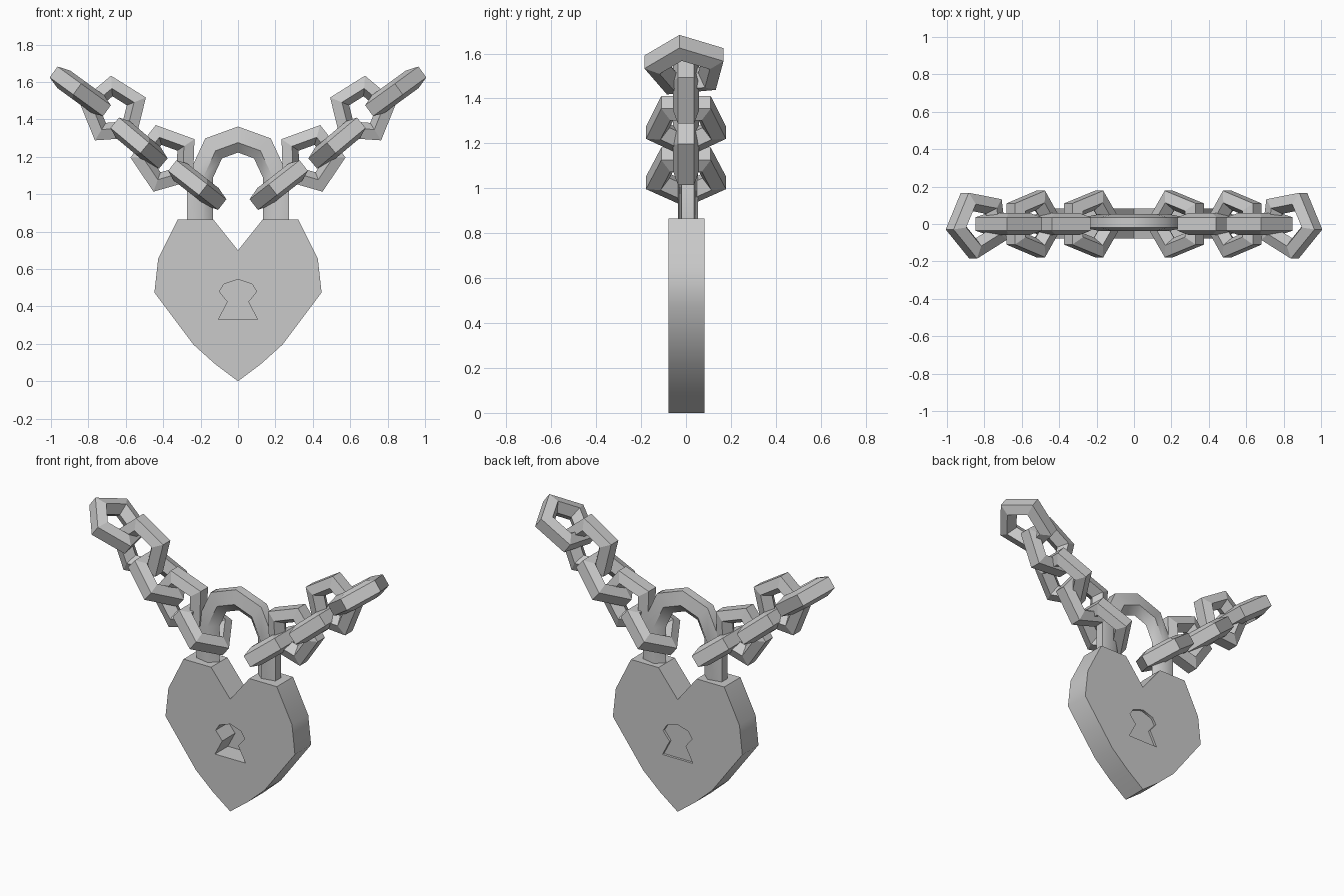
import bpy, bmesh
from math import radians, sin, cos
from mathutils import Vector

cube = bpy.data.objects.get("Cube")
if cube:
    bpy.data.objects.remove(cube, do_unlink=True)

grey = bpy.data.materials.new("grey_metal")
grey.use_nodes = True
grey.diffuse_color = (0.588, 0.588, 0.588, 1)
grey.node_tree.nodes["Principled BSDF"].inputs["Base Color"].default_value = grey.diffuse_color


def finish(bm, name, sharp_angle):
    bmesh.ops.recalc_face_normals(bm, faces=bm.faces[:])
    mesh = bpy.data.meshes.new(name)
    bm.to_mesh(mesh)
    bm.free()
    mesh.materials.append(grey)
    mesh.shade_smooth()
    mesh.set_sharp_from_angle(angle=radians(sharp_angle))
    obj = bpy.data.objects.new(name, mesh)
    bpy.context.collection.objects.link(obj)


def tube(name, stations, depth_axis, radius, depth, closed, sharp_angle):
    """Five-sided bar, flat side outward, through (position, outward) stations."""
    bm = bmesh.new()
    rings = []
    for pos, out in stations:
        ring = []
        for k in range(5):
            a = radians(36 + 72 * k)
            ring.append(bm.verts.new(pos + out * radius * cos(a) + depth_axis * depth * sin(a)))
        rings.append(ring)
    count = len(rings)
    for i in range(count if closed else count - 1):
        a, b = rings[i], rings[(i + 1) % count]
        for k in range(5):
            j = (k + 1) % 5
            bm.faces.new((a[k], a[j], b[j], b[k]))
    if not closed:
        bm.faces.new(rings[0])
        bm.faces.new(rings[-1])
    finish(bm, name, sharp_angle)


def mirrored(half):
    """Close a half outline whose first and last points lie on the centre line."""
    return half + [(-x, z) for x, z in half[-2:0:-1]]


def loop(bm, outline, y):
    return [bm.verts.new((x, y, z)) for x, z in outline]


def wall(bm, a, b):
    for i in range(len(a)):
        j = (i + 1) % len(a)
        bm.faces.new((a[i], a[j], b[j], b[i]))


def plate_with_hole(bm, outer, inner):
    edges = []
    for ring in (outer, inner):
        for i, v in enumerate(ring):
            w = ring[(i + 1) % len(ring)]
            edges.append(bm.edges.get((v, w)) or bm.edges.new((v, w)))
    bmesh.ops.triangle_fill(bm, edges=edges, use_beauty=True)


# Heart body with a deep keyhole in front and a shallow one behind
heart = mirrored([(0, 0), (0.12, 0.09), (0.237, 0.195), (0.447, 0.475),
                  (0.427, 0.655), (0.322, 0.865), (0.132, 0.865), (0, 0.70)])
keyhole = mirrored([(0, 0.33), (0.105, 0.33), (0.055, 0.425), (0.1, 0.48),
                    (0.075, 0.52), (0, 0.545)])
bm = bmesh.new()
front, back = loop(bm, heart, -0.077), loop(bm, heart, 0.083)
wall(bm, front, back)
for rim, surface_y, floor_y in ((front, -0.077, 0.05), (back, 0.083, 0.068)):
    opening, floor = loop(bm, keyhole, surface_y), loop(bm, keyhole, floor_y)
    plate_with_hole(bm, rim, opening)
    wall(bm, opening, floor)
    bm.faces.new(floor)
finish(bm, "heart_body", 50)

# Shackle: two straight legs joined by a faceted arch
X, Y, Z = Vector((1, 0, 0)), Vector((0, 1, 0)), Vector((0, 0, 1))
centre = Vector((0, 0.008, 1.09))
arch = []
for angle in (0, 50, 90, 130, 180):
    out = X * cos(radians(angle)) + Z * sin(radians(angle))
    arch.append((centre + out * 0.21, out))
drop = Z * 0.24
legs = [(p - drop, o) for p, o in (arch[0], arch[-1])]
tube("shackle", [legs[0]] + arch + [legs[1]], Y, 0.077, 0.047, False, 52)

# Chain links: centre x, centre z, slope, first corner angle, lies flat to the front
links = [
    (0.232, 1.06, 38, 36, False),
    (0.388, 1.19, 0, 2, True),
    (0.543, 1.285, 40, 36, False),
    (0.666, 1.447, 0, 14, True),
    (0.836, 1.545, 36, -9, False),
]
for side, label in ((1, "left"), (-1, "right")):
    for n, (x, z, slope, phase, flat) in enumerate(links):
        s = radians(slope)
        along = Vector((side * cos(s), 0, sin(s)))
        across = Z if flat else Y
        middle = Vector((side * x, 0, z))
        corners = []
        for k in range(5):
            a = radians(phase + 72 * k)
            out = along * cos(a) + across * sin(a)
            corners.append((middle + out * 0.138, out))
        tube(f"{label}_chain_link_{n + 1}", corners, along.cross(across), 0.061, 0.061, True, 20)
